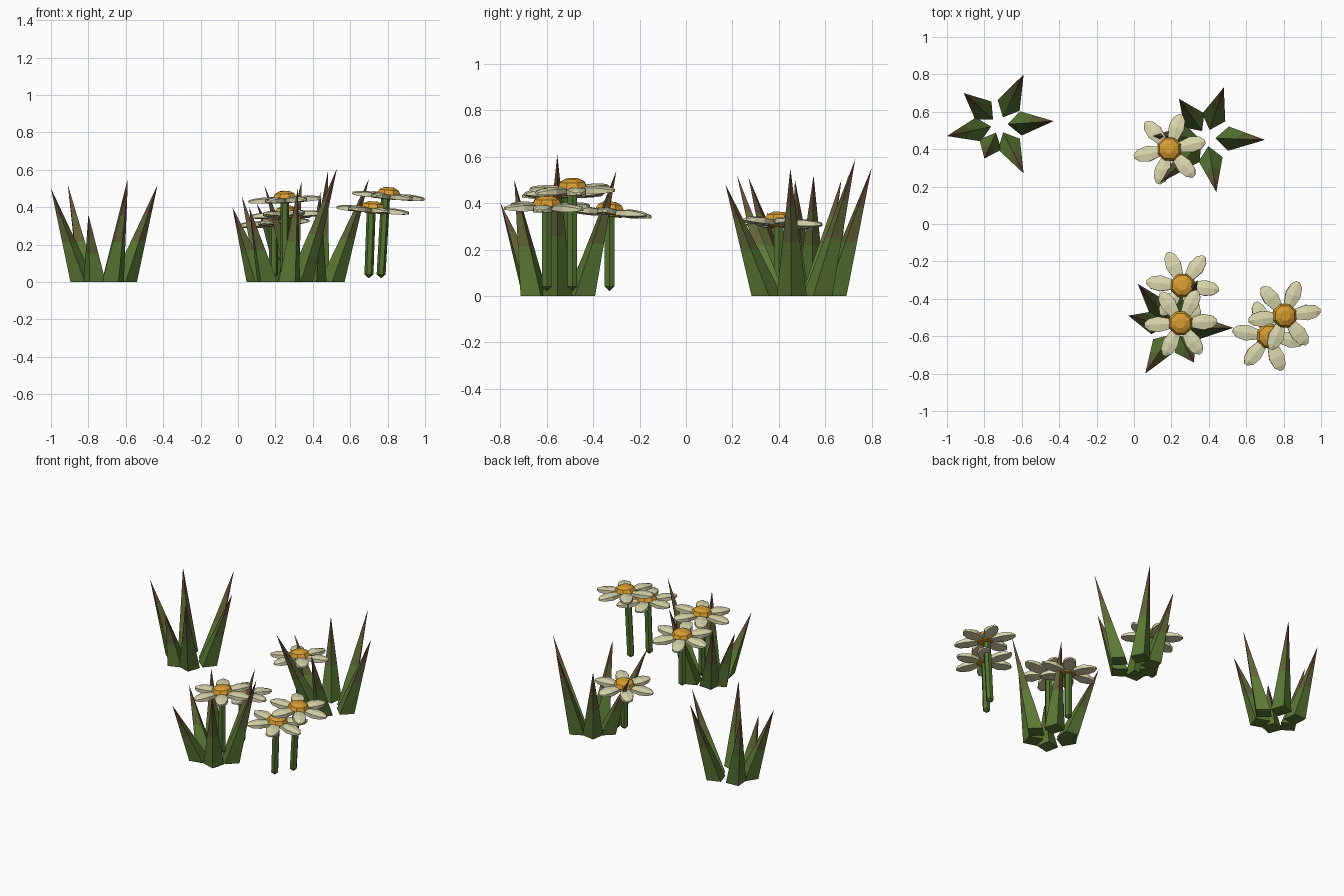
import bpy, bmesh, math
from mathutils import Vector, Matrix

if "Cube" in bpy.data.objects:
    bpy.data.objects.remove(bpy.data.objects["Cube"])


def material(name, rgb):
    m = bpy.data.materials.new(name)
    m.diffuse_color = (*rgb, 1)
    m.use_nodes = True
    m.node_tree.nodes["Principled BSDF"].inputs["Base Color"].default_value = m.diffuse_color
    return m


GREEN = material("grass green", (0.105, 0.19, 0.035))
OLIVE = material("olive", (0.115, 0.125, 0.036))
BROWN = material("dry brown", (0.125, 0.075, 0.038))
STEM = material("stem green", (0.09, 0.175, 0.03))
PETAL = material("cream petal", (0.70, 0.68, 0.42))
HEART = material("golden centre", (0.68, 0.33, 0.03))


def finish(name, bm, mats):
    bmesh.ops.recalc_face_normals(bm, faces=bm.faces)
    me = bpy.data.meshes.new(name)
    bm.to_mesh(me)
    bm.free()
    for m in mats:
        me.materials.append(m)
    ob = bpy.data.objects.new(name, me)
    bpy.context.collection.objects.link(ob)
    return ob


def loft(bm, rings, start=None, end=None, mats=None):
    """Skin rings of points; close the ends with a point or a flat cap."""
    vs = [[bm.verts.new(p) for p in r] for r in rings]
    n = len(vs[0])
    for k, (a, b) in enumerate(zip(vs, vs[1:])):
        for i in range(n):
            f = bm.faces.new((a[i], a[(i + 1) % n], b[(i + 1) % n], b[i]))
            f.material_index = mats[k] if mats else 0
    for ring, tip, mi in ((vs[0], start, 0), (vs[-1], end, mats[-1] if mats else 0)):
        if tip is None:
            bm.faces.new(ring).material_index = mi
        else:
            t = bm.verts.new(tip)
            for i in range(n):
                bm.faces.new((ring[i], ring[(i + 1) % n], t)).material_index = mi


def circle(c, r, n, turn=0.0):
    return [Vector(c) + Vector((r * math.cos(turn + i * math.tau / n),
                                r * math.sin(turn + i * math.tau / n), 0)) for i in range(n)]


# Grass clumps: four-sided spikes leaning outward to their tips
def clump(name, cx, cy, tips):
    bm = bmesh.new()
    c = Vector((cx, cy, 0))
    for t in tips:
        tip = Vector(t)
        d = Vector((tip.x - cx, tip.y - cy, 0)).normalized()
        s = Vector((-d.y, d.x, 0))
        base = [c + d * 0.045, c + d * 0.115 - s * 0.065,
                c + d * 0.18, c + d * 0.115 + s * 0.065]
        rings = [[p.lerp(tip, k) for p in base] for k in (0, 0.42, 0.70)]
        loft(bm, rings, end=tip, mats=[0, 1, 2])
    finish(name, bm, [GREEN, OLIVE, BROWN])


clump("grass_clump_left", -0.72, 0.53,
      [(-1.0, .47, .50), (-.91, .70, .52), (-.59, .80, .55),
       (-.43, .55, .52), (-.59, .27, .51), (-.80, .35, .36)])
clump("grass_clump_back", 0.39, 0.46,
      [(.70, .45, .55), (.48, .73, .59), (.24, .67, .50),
       (.10, .47, .42), (.14, .22, .52), (.44, .17, .48)])
clump("grass_clump_front", 0.22, -0.555,
      [(.53, -.555, .61), (.34, -.30, .54), (.02, -.32, .46),
       (-.03, -.49, .40), (.06, -.80, .40), (.32, -.74, .50)])


# Flowers: stem, six petals and a domed centre
def flower(n, x, y, z, turn, sx, sy, lean):
    foot = Vector((x - lean, y, 0))
    bm = bmesh.new()
    loft(bm, [circle(foot + Vector((0, 0, .04)), .024, 6),
              circle((x - 0.4 * lean, y, z), .024, 6)], start=foot + Vector((0, 0, .02)))
    finish(f"flower_stem_{n}", bm, [STEM])

    tilt = Matrix.Rotation(-sx, 4, 'Y') @ Matrix.Rotation(sy, 4, 'X')
    place = Matrix.Translation((x, y, z)) @ tilt
    bm = bmesh.new()
    for i in range(6):
        rot = place @ Matrix.Rotation(math.radians(turn + 60 * i), 4, 'Z')
        rings = []
        for r, w, top, low in ((.035, .022, .012, -.012), (.12, .042, .017, -.015),
                               (.17, .032, .012, -.012), (.195, .010, .006, -.008)):
            pts = [(r, -w, low), (r, w, low), (r, w, top - .006), (r, 0, top), (r, -w, top - .006)]
            rings.append([rot @ Vector(p) for p in pts])
        loft(bm, rings)
    finish(f"flower_petals_{n}", bm, [PETAL])

    bm = bmesh.new()
    rings = [circle((0, 0, h), r, 8, math.pi / 8)
             for h, r in ((-.018, .045), (.008, .068), (.032, .056), (.046, .028))]
    loft(bm, [[place @ p for p in r] for r in rings])
    finish(f"flower_centre_{n}", bm, [HEART])


flower(1, .19, .40, .315, 12, .08, -.05, 0.0)
flower(2, .26, -.33, .36, -6, .04, -.08, 0.0)
flower(3, .25, -.53, .44, 3, .05, .02, 0.0)
flower(4, .805, -.49, .46, 8, -.09, .02, .04)
flower(5, .72, -.60, .385, -9, -.08, 0.0, .02)
